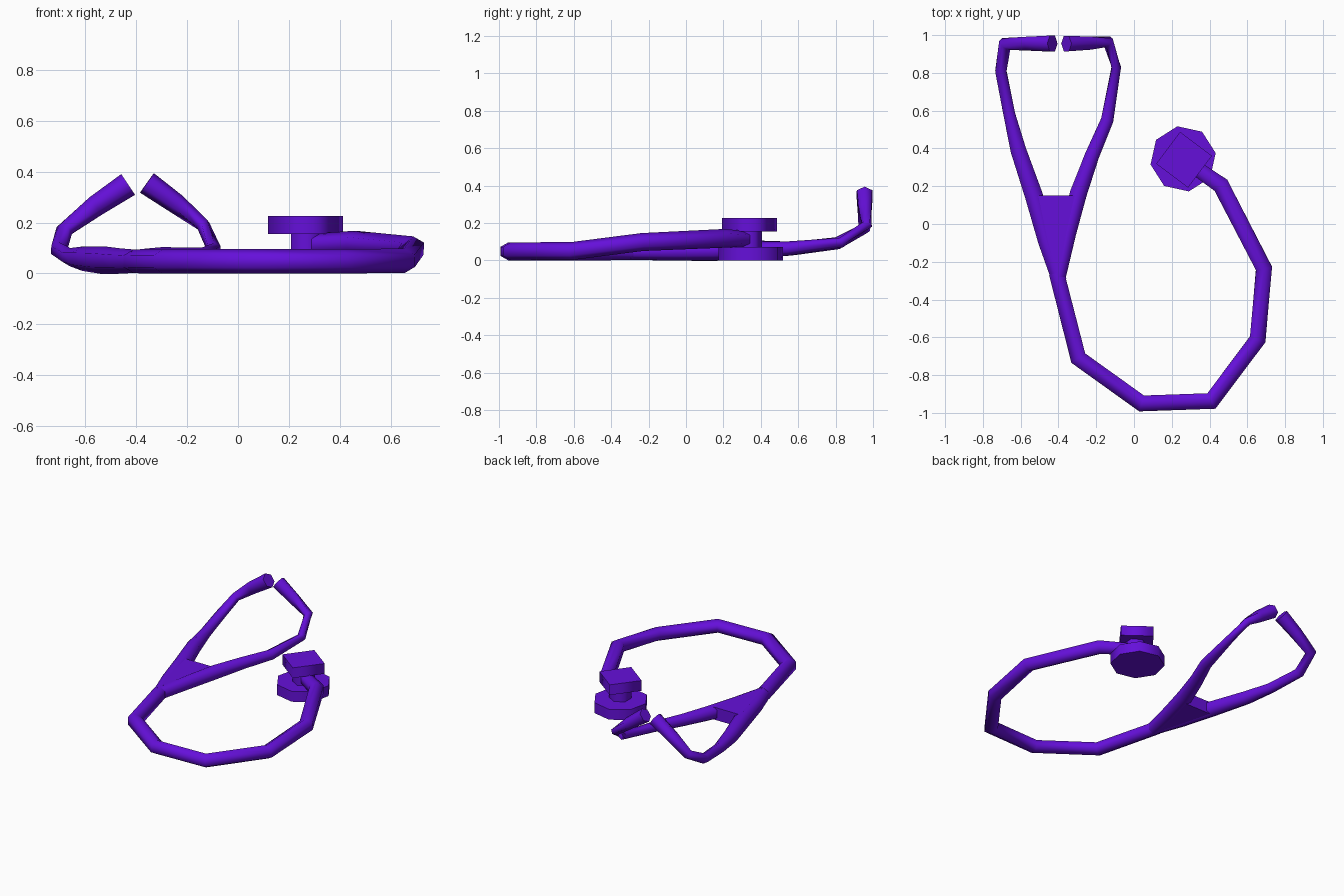
import bpy, bmesh, math
from mathutils import Vector, Matrix

if "Cube" in bpy.data.objects:
    bpy.data.objects.remove(bpy.data.objects["Cube"], do_unlink=True)

purple = bpy.data.materials.new("purple")
colour = (0.13, 0.005, 0.70, 1)
purple.use_nodes = True
purple.diffuse_color = colour
purple.node_tree.nodes["Principled BSDF"].inputs["Base Color"].default_value = colour


def finish(name, bm):
    bmesh.ops.recalc_face_normals(bm, faces=bm.faces)
    for f in bm.faces:
        f.smooth = True
    mesh = bpy.data.meshes.new(name)
    bm.to_mesh(mesh)
    bm.free()
    mesh.materials.append(purple)
    obj = bpy.data.objects.new(name, mesh)
    bpy.context.collection.objects.link(obj)
    return obj


def sharpen_caps(caps):
    for f in caps:
        for e in f.edges:
            e.smooth = False


def tube(name, path, sides=6):
    """Mitred tube through (x, y, z, radius) points, one corner facing up."""
    bm = bmesh.new()
    pts = [Vector(p[:3]) for p in path]
    rings = []
    for i, (p, spec) in enumerate(zip(pts, path)):
        before = (p - pts[i - 1]).normalized() if i else None
        after = (pts[i + 1] - p).normalized() if i < len(pts) - 1 else None
        t = ((before or after) + (after or before)).normalized()
        side = t.cross(Vector((0, 0, 1))).normalized()
        up = side.cross(t)
        miter = 1 / max(0.7, t.dot(before or after))
        ring = []
        for k in range(sides):
            a = 2 * math.pi * k / sides
            offset = side * math.sin(a) * miter + up * math.cos(a)
            ring.append(bm.verts.new(p + offset * spec[3]))
        rings.append(ring)
    for a, b in zip(rings, rings[1:]):
        for k in range(sides):
            j = (k + 1) % sides
            bm.faces.new((a[k], a[j], b[j], b[k]))
    sharpen_caps([bm.faces.new(rings[0]), bm.faces.new(rings[-1])])
    return finish(name, bm)


def disc(name, x, y, bottom, top, radius, sides, turn):
    """Upright prism with one corner at the given angle."""
    bm = bmesh.new()
    place = Matrix.Translation((x, y, (bottom + top) / 2)) @ Matrix.Rotation(math.radians(turn), 4, "Z")
    bmesh.ops.create_cone(bm, cap_ends=True, segments=sides, radius1=radius,
                          radius2=radius, depth=top - bottom, matrix=place)
    bm.normal_update()
    sharpen_caps([f for f in bm.faces if abs(f.normal.z) > 0.9])
    return finish(name, bm)


def plate(name, outline, bottom, top):
    bm = bmesh.new()
    base = bm.faces.new([bm.verts.new((x, y, bottom)) for x, y in outline])
    moved = bmesh.ops.extrude_face_region(bm, geom=[base])["geom"]
    lid = [g for g in moved if isinstance(g, bmesh.types.BMVert)]
    bmesh.ops.translate(bm, verts=lid, vec=(0, 0, top - bottom))
    bm.normal_update()
    sharpen_caps(bm.faces)
    return finish(name, bm)


# Main hose looping from the chest piece round to the fork
tube("main_hose", [
    (0.28, 0.33, 0.112, 0.044), (0.46, 0.205, 0.118, 0.050),
    (0.688, -0.235, 0.098, 0.048), (0.655, -0.61, 0.050, 0.048),
    (0.41, -0.937, 0.048, 0.048), (0.04, -0.95, 0.048, 0.048),
    (-0.295, -0.71, 0.048, 0.048), (-0.41, -0.26, 0.048, 0.047)])

# Two arms that spread from the fork, narrow, then rise into the ear tips
tube("right_arm", [
    (-0.395, -0.30, 0.048, 0.045), (-0.465, -0.09, 0.049, 0.050),
    (-0.53, 0.15, 0.052, 0.055), (-0.612, 0.39, 0.058, 0.048),
    (-0.66, 0.58, 0.064, 0.036), (-0.705, 0.81, 0.092, 0.033),
    (-0.683, 0.953, 0.170, 0.032), (-0.56, 0.955, 0.265, 0.042),
    (-0.432, 0.955, 0.350, 0.049)])
tube("left_arm", [
    (-0.405, -0.30, 0.048, 0.045), (-0.35, -0.05, 0.049, 0.050),
    (-0.295, 0.16, 0.052, 0.052), (-0.223, 0.36, 0.058, 0.044),
    (-0.142, 0.55, 0.064, 0.038), (-0.094, 0.83, 0.095, 0.027),
    (-0.137, 0.965, 0.190, 0.028), (-0.24, 0.957, 0.272, 0.040),
    (-0.358, 0.955, 0.356, 0.047)])

# Solid web filling the crotch of the fork
plate("fork_web", [(-0.40, -0.27), (-0.33, 0.0), (-0.295, 0.15),
                   (-0.53, 0.15), (-0.47, -0.09)], 0.008, 0.094)

# Chest piece: wide base, neck and upper bell
disc("chest_base", 0.26, 0.345, 0.0, 0.072, 0.175, 8, 10)
disc("chest_neck", 0.27, 0.335, 0.06, 0.165, 0.07, 6, 0)
disc("chest_bell", 0.265, 0.34, 0.155, 0.226, 0.149, 4, 8)
